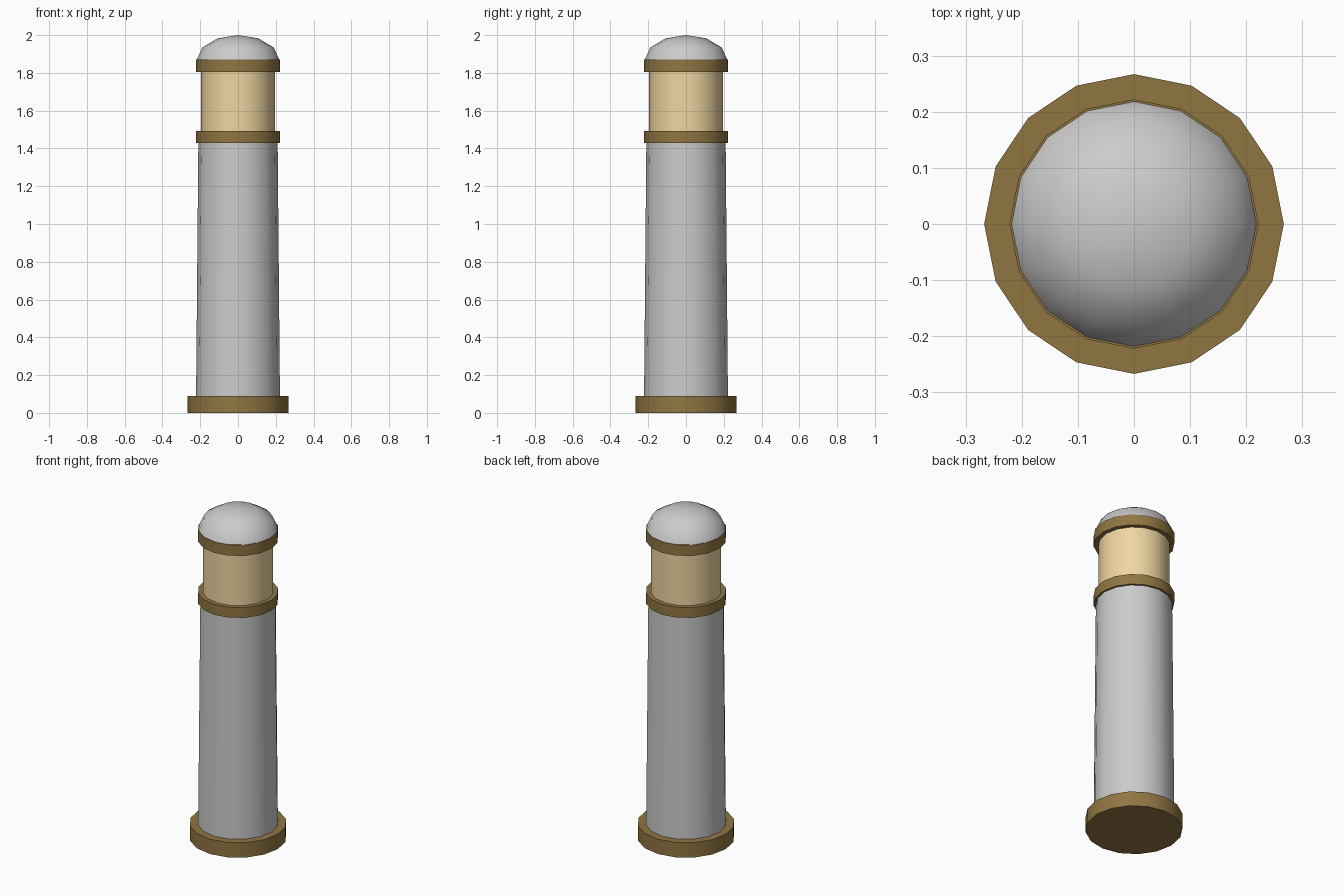
import bpy, bmesh, math

if "Cube" in bpy.data.objects:
    bpy.data.objects.remove(bpy.data.objects["Cube"])

SIDES = 16


def material(name, rgb):
    m = bpy.data.materials.new(name)
    m.diffuse_color = (*rgb, 1.0)
    m.use_nodes = True
    m.node_tree.nodes["Principled BSDF"].inputs["Base Color"].default_value = m.diffuse_color
    return m


def finish(obj, angle, mat=None):
    if mat:
        obj.data.materials.append(mat)
    bpy.ops.object.select_all(action='DESELECT')
    obj.select_set(True)
    bpy.context.view_layer.objects.active = obj
    bpy.ops.object.shade_smooth_by_angle(angle=math.radians(angle))


def lathe(name, profile, angle=35, mat=None):
    """Spin (radius, z) points, bottom to top; open ends get a cap."""
    bm = bmesh.new()
    rings = []
    for r, z in profile:
        if r == 0:
            rings.append([bm.verts.new((0, 0, z))] * SIDES)
        else:
            rings.append([bm.verts.new((r * math.cos(i * math.tau / SIDES),
                                        r * math.sin(i * math.tau / SIDES), z))
                          for i in range(SIDES)])
    for a, b in zip(rings, rings[1:]):
        for i in range(SIDES):
            j = (i + 1) % SIDES
            quad = [a[i], a[j], b[j], b[i]]
            bm.faces.new(list(dict.fromkeys(quad)))
    bm.faces.new(rings[0][::-1])
    if profile[-1][0] > 0:
        bm.faces.new(rings[-1])
    bmesh.ops.recalc_face_normals(bm, faces=bm.faces)
    mesh = bpy.data.meshes.new(name)
    bm.to_mesh(mesh)
    bm.free()
    obj = bpy.data.objects.new(name, mesh)
    bpy.context.collection.objects.link(obj)
    finish(obj, angle, mat)
    return obj


brass = material("brass", (0.28, 0.18, 0.055))
glow = material("lamp_glass", (0.87, 0.67, 0.36))

# Foot, tapered post and lamp
lathe("base_ring", [(0.267, 0), (0.267, 0.09)], mat=brass)
lathe("post", [(0.222, 0.09), (0.21, 1.43)])
lathe("lamp", [(0.196, 1.49), (0.196, 1.805)], mat=glow)

# Collars below and above the lamp
for name, z0, z1 in (("lower_collar", 1.43, 1.493), ("upper_collar", 1.805, 1.87)):
    lathe(name, [(0.222, z0), (0.222, z1)], mat=brass)

# Flattened dome cap
dome = [(0.218 * math.cos(math.radians(a)), 1.87 + 0.13 * math.sin(math.radians(a)))
        for a in (0, 30, 60)] + [(0, 2.0)]
lathe("dome_cap", dome, angle=50)
